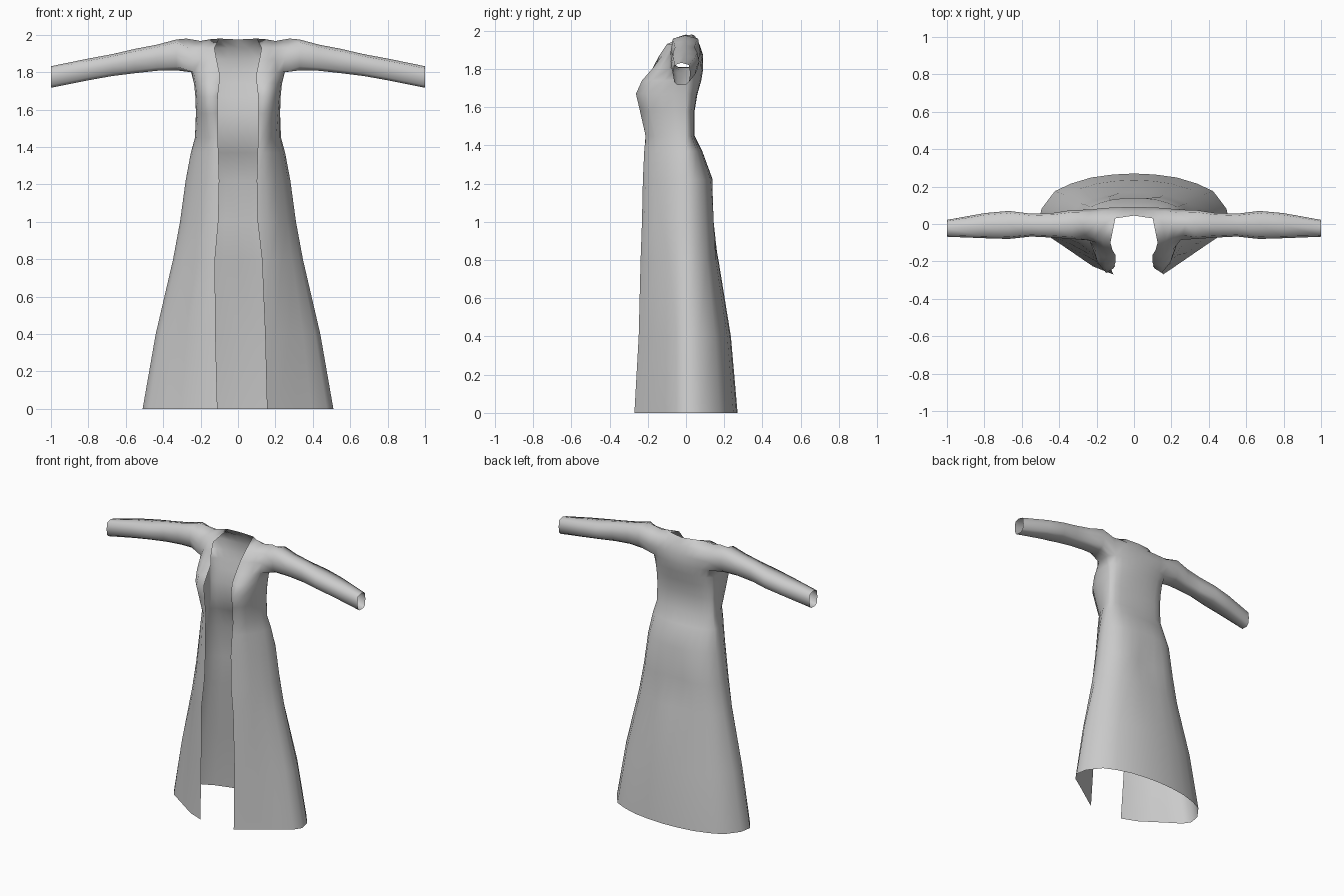
import bpy
import bmesh

cube = bpy.data.objects.get("Cube")
if cube:
    bpy.data.objects.remove(cube, do_unlink=True)

cloth = bpy.data.materials.new("light_grey_cloth")
cloth.use_nodes = True
grey = (0.6, 0.6, 0.6, 1)
cloth.diffuse_color = grey
cloth.node_tree.nodes["Principled BSDF"].inputs["Base Color"].default_value = grey

# Body levels: height, half width, back, front, half opening, bust fullness
LEVELS = [
    (0, .51, .27, -.27, .11, 0),
    (.4, .44, .235, -.25, .12, .1),
    (.8, .347, .17, -.245, .123, .3),
    (1, .31, .157, -.24, .105, .4),
    (1.22, .28, .14, -.235, .1, .4),
    (1.37, .252, .085, -.23, .105, .5),
    (1.45, .23, .045, -.225, .107, .6),
    (1.58, .225, .045, -.245, .11, .9),
    (1.67, .228, .06, -.262, .108, 1),
    (1.74, .235, .08, -.23, .1, 1),
    (1.8, .25, .09, -.18, .1, .9),
]
# Cross-section from the middle of the back round to the front edge
SECTION = [(0, 1), (.22, .98), (.45, .92), (.66, .8), (.83, .65), (.97, .3),
           (1, 0), (.93, -.2), (.77, -.4), (.6, -.62), (.43, -.84)]
FULL = {7: (1, -.25), 8: (.97, -.5), 9: (.86, -.78), 10: (.65, -1)}
EDGE = 11

# Yoke: back and front panels above the armpit, then the shoulder seam
YOKE_BACK_X = [0, .055, .11, .17, .235]
YOKE = [
    (1.87, [.09, .09, .088, .085, .077],
     [(.25, -.085), (.2, -.1), (.16, -.125), (.115, -.14)]),
    (1.93, [.07, .07, .07, .068, .062],
     [(.262, -.062), (.212, -.075), (.17, -.09), (.126, -.1)]),
]
SEAM = [(0, .045, 1.975), (.1, .03, 1.98), (.15, .005, 1.976),
        (.2, 0, 1.967), (.275, 0, 1.98)]

# Sleeve rings: distance out, front, back, bottom, top
SLEEVE = [
    (.33, -.08, .075, 1.81, 1.975),
    (.43, -.073, .06, 1.808, 1.948),
    (.55, -.067, .055, 1.795, 1.925),
    (.67, -.08, .07, 1.78, 1.897),
    (.8, -.076, .058, 1.757, 1.873),
    (1, -.068, .022, 1.717, 1.832),
]
CUFF = [(.85, -.75), (.5, -1), (0, -1), (-.5, -1), (-.85, -.75),
        (-1, 0), (-.85, .8), (0, 1), (.85, .8), (1, 0)]


def mix(a, b, t):
    return a + (b - a) * t


def body_point(level, col, side):
    z, w, back, front, gap, full = level
    if side > 0:
        gap += max(0, .045 * (1 - z / .9))
    if col == EDGE:
        return gap, front * mix(1, .9, full), z
    u, v = SECTION[col]
    fu, fv = FULL.get(col, (u, v))
    u, v = mix(u, fu, full), mix(v, fv, full)
    y = v * back if v > 0 else -v * front
    if z == 1 and col < 2:
        y -= .025          # hollow at the seat
    return max(w * u, gap) if col > 8 else w * u, y, z


def build_half(bm, side):
    def vert(p):
        return bm.verts.new((p[0] * side, p[1], p[2]))

    def face(*vs):
        f = bm.faces.new(vs if side > 0 else vs[::-1])
        f.smooth = True

    def strip(low, high):
        for j in range(len(low) - 1):
            face(low[j + 1], low[j], high[j], high[j + 1])

    # Skirt and bodice
    rows = [[vert(body_point(lv, c, side)) for c in range(EDGE + 1)]
            for lv in LEVELS]
    for low, high in zip(rows, rows[1:]):
        strip(low, high)

    # Yoke panels meeting at the shoulder
    seam = [vert(p) for p in SEAM]
    backs, fronts = [rows[-1][:5]], [rows[-1][8:]]
    for z, back_y, front in YOKE:
        backs.append([vert((x, y, z)) for x, y in zip(YOKE_BACK_X, back_y)])
        fronts.append([vert((x, y, z)) for x, y in front])
    backs.append(seam)
    fronts.append(seam[:0:-1])
    for panel in (backs, fronts):
        for low, high in zip(panel, panel[1:]):
            strip(low, high)

    # Sleeve drawn out from the armhole
    ring = rows[-1][4:9] + [fronts[1][0], fronts[2][0], seam[4],
                            backs[2][4], backs[1][4]]
    for x, y0, y1, z0, z1 in SLEEVE:
        nxt = [vert((x, mix(y0, y1, (a + 1) / 2), mix(z0, z1, (b + 1) / 2)))
               for a, b in CUFF]
        strip(ring + ring[:1], nxt + nxt[:1])
        ring = nxt


# Open robe, both halves welded down the back
bm = bmesh.new()
for side in (1, -1):
    build_half(bm, side)
bmesh.ops.remove_doubles(bm, verts=bm.verts, dist=.0005)
mesh = bpy.data.meshes.new("open_robe")
bm.to_mesh(mesh)
bm.free()
mesh.materials.append(cloth)
robe = bpy.data.objects.new("open_robe", mesh)
bpy.context.collection.objects.link(robe)
